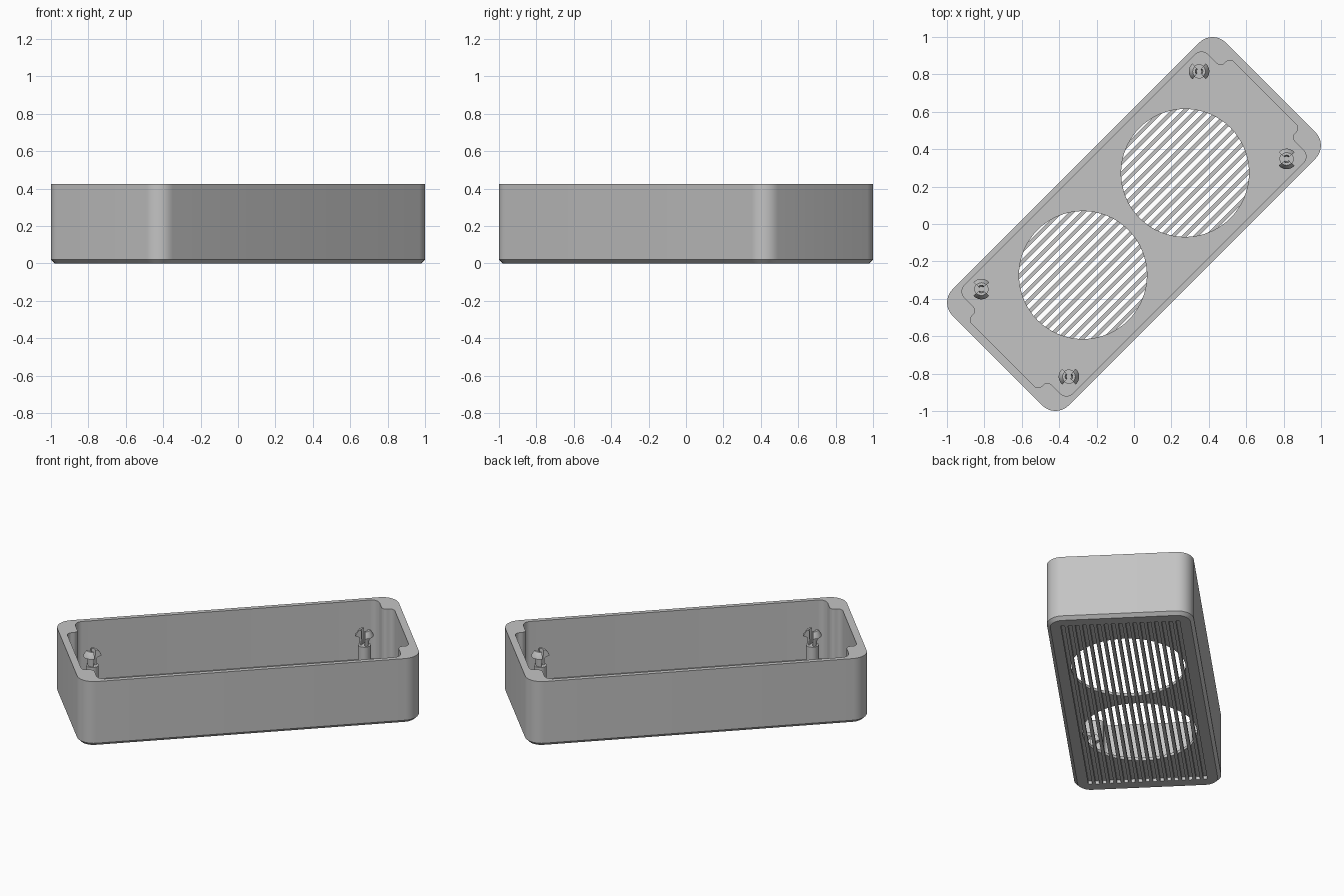
import bpy, bmesh, math
from mathutils import Vector

if "Cube" in bpy.data.objects:
    bpy.data.objects.remove(bpy.data.objects["Cube"])

TURN = math.pi / 4                      # the case lies diagonally
L, W, H = 1.033, 0.439, 0.425           # half length, half width, height
FLOOR, GRILLE = 0.04, 0.02              # floor top, grille bar thickness

grey = bpy.data.materials.new("grey plastic")
grey.diffuse_color = (0.55, 0.55, 0.55, 1)
grey.use_nodes = True
grey.node_tree.nodes["Principled BSDF"].inputs["Base Color"].default_value = grey.diffuse_color


def finish(name, bm):
    bmesh.ops.recalc_face_normals(bm, faces=bm.faces)
    mesh = bpy.data.meshes.new(name)
    bm.to_mesh(mesh)
    bm.free()
    mesh.materials.append(grey)
    obj = bpy.data.objects.new(name, mesh)
    bpy.context.collection.objects.link(obj)
    obj.rotation_euler.z = TURN
    return obj


def fillet(corners, steps=8):
    """Round each (x, y, radius) corner of a closed outline."""
    out = []
    for i, (x, y, r) in enumerate(corners):
        p = Vector((x, y))
        a = (Vector(corners[i - 1][:2]) - p).normalized()
        b = (Vector(corners[(i + 1) % len(corners)][:2]) - p).normalized()
        half = a.angle(b) / 2
        mid = (a + b).normalized()
        c = p + mid * (r / math.sin(half))
        start, end = p + a * (r / math.tan(half)) - c, p + b * (r / math.tan(half)) - c
        sweep = start.angle_signed(end)
        for k in range(steps + 1):
            t = -sweep * k / steps
            out.append(c + Vector((start.x * math.cos(t) - start.y * math.sin(t),
                                   start.x * math.sin(t) + start.y * math.cos(t))))
    return out


def loft(bm, layers):
    """Skin a stack of (outline, z) layers and cap both ends."""
    rings = [[bm.verts.new((p[0], p[1], z)) for p in pts] for pts, z in layers]
    n = len(rings[0])
    for lo, hi in zip(rings, rings[1:]):
        for i in range(n):
            bm.faces.new((lo[i], lo[(i + 1) % n], hi[(i + 1) % n], hi[i]))
    bm.faces.new(rings[0][::-1])
    bm.faces.new(rings[-1])


def circle(x, y, r, n):
    return [(x + r * math.cos(2 * math.pi * i / n), y + r * math.sin(2 * math.pi * i / n))
            for i in range(n)]


def rounded_rect(a, b, r):
    return fillet([(a, b, r), (-a, b, r), (-a, -b, r), (a, -b, r)])


def cut(obj, cutter):
    cutter.hide_render = True
    mod = obj.modifiers.new("cut", 'BOOLEAN')
    mod.operation, mod.solver, mod.object = 'DIFFERENCE', 'EXACT', cutter
    bpy.context.view_layer.objects.active = obj
    bpy.ops.object.modifier_apply(modifier=mod.name)
    bpy.data.objects.remove(cutter)


def smooth(obj):
    bpy.ops.object.select_all(action='DESELECT')
    obj.select_set(True)
    bpy.context.view_layer.objects.active = obj
    bpy.ops.object.shade_smooth_by_angle(angle=math.radians(30))


# case: rounded box with a chamfered bottom edge
bm = bmesh.new()
outer = rounded_rect(L, W, 0.1)
loft(bm, [(rounded_rect(L - 0.02, W - 0.02, 0.08), 0), (outer, 0.02), (outer, H)])
case = finish("case", bm)

# cavity, with thicker walls at the four corners
quarter = [(0.92, 0.41, 0.05), (0.92, 0.265, 0.03), (0.99, 0.265, 0.03)]
outline = (quarter[::-1] + [(-x, y, r) for x, y, r in quarter]
           + [(-x, -y, r) for x, y, r in quarter[::-1]] + [(x, -y, r) for x, y, r in quarter])
bm = bmesh.new()
inner = fillet(outline)
loft(bm, [(inner, FLOOR), (inner, H + 0.1)])
cut(case, finish("cavity_cutter", bm))

# two round openings down to the grille
bm = bmesh.new()
for x in (-0.386, 0.386):
    ring = circle(x, 0, 0.342, 64)
    loft(bm, [(ring, GRILLE), (ring, 0.2)])
cut(case, finish("opening_cutter", bm))

# lengthwise slots in the underside, open where they meet the round openings
bm = bmesh.new()
for i in range(-8, 9):
    y, a, b = i * 0.043, 0.945, 0.0115
    box = [(-a, y - b), (a, y - b), (a, y + b), (-a, y + b)]
    loft(bm, [(box, -0.1), (box, GRILLE + 0.001)])
cut(case, finish("slot_cutter", bm))
smooth(case)

# mounting posts with split snap clips
PRONG = [(0.014, 0.165), (0.027, 0.165), (0.030, 0.222), (0.055, 0.232),
         (0.053, 0.242), (0.034, 0.27), (0.020, 0.27)]
for sx in (-1, 1):
    for sy in (-1, 1):
        px, py = sx * 0.823, sy * 0.331
        bm = bmesh.new()
        ring = circle(px, py, 0.038, 32)
        loft(bm, [(ring, FLOOR - 0.005), (ring, 0.172)])
        for side in (0, math.pi):
            aim = -sx * sy * math.pi / 4 + side
            rows = []
            for k in range(11):
                t = aim + math.radians(-50 + 10 * k)
                rows.append([bm.verts.new((px + r * math.cos(t), py + r * math.sin(t), z))
                             for r, z in PRONG])
            n = len(PRONG)
            for a, b in zip(rows, rows[1:]):
                for i in range(n):
                    bm.faces.new((a[i], a[(i + 1) % n], b[(i + 1) % n], b[i]))
            bm.faces.new(rows[0])
            bm.faces.new(rows[-1][::-1])
        name = "clip_post_%s_%s" % ("right" if sx > 0 else "left", "back" if sy > 0 else "front")
        smooth(finish(name, bm))
